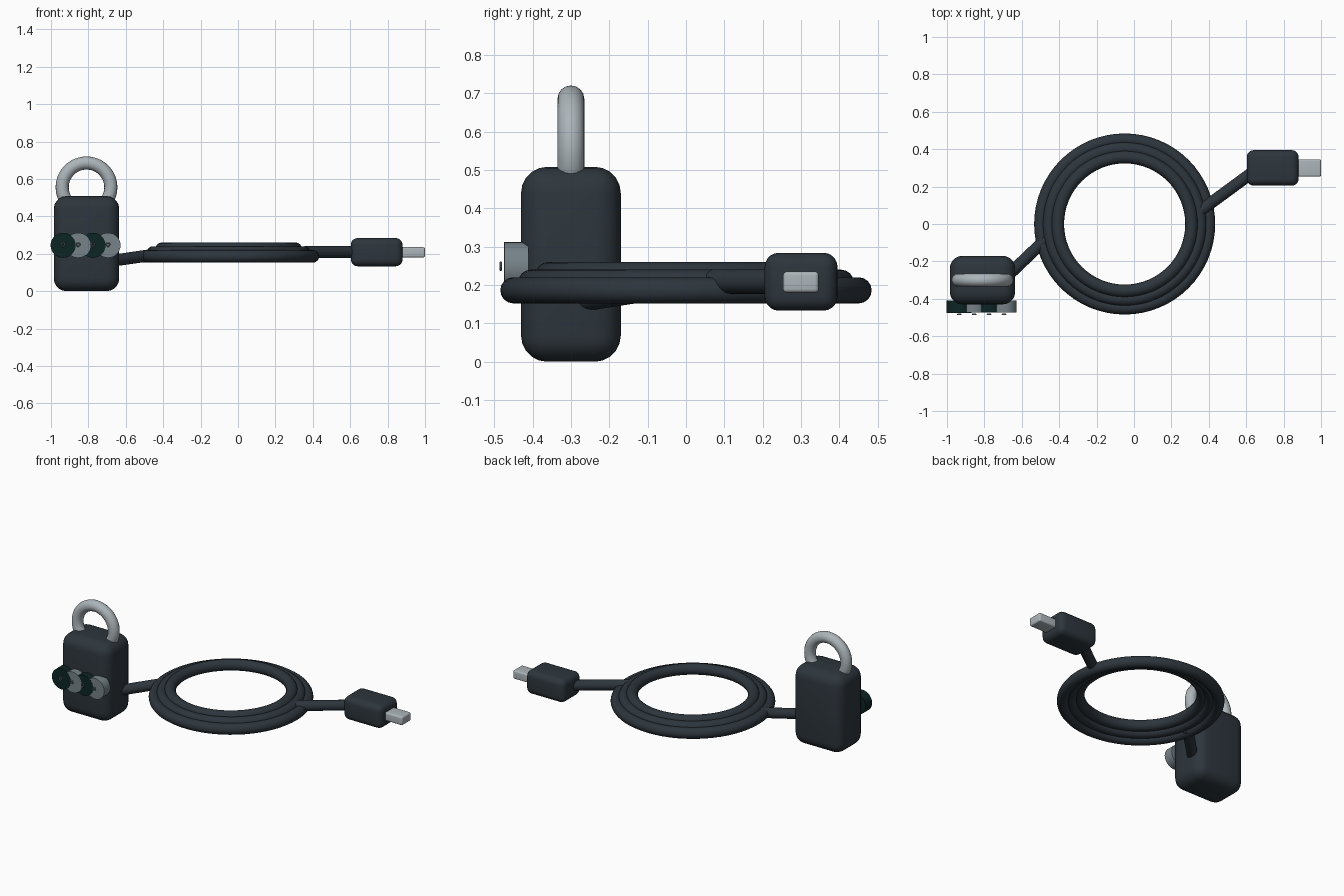
import bpy
from math import pi
from mathutils import Vector

cube = bpy.data.objects.get("Cube")
if cube:
    bpy.data.objects.remove(cube, do_unlink=True)


def material(name, rgb, rough=0.5):
    m = bpy.data.materials.new(name)
    m.use_nodes = True
    m.diffuse_color = (*rgb, 1)
    bsdf = m.node_tree.nodes["Principled BSDF"]
    bsdf.inputs["Base Color"].default_value = (*rgb, 1)
    bsdf.inputs["Roughness"].default_value = rough
    return m


slate = material("dark slate", (0.026, 0.036, 0.046))
steel = material("light steel", (0.41, 0.46, 0.49))
grey = material("dial grey", (0.18, 0.225, 0.25))
dark_green = material("dark green", (0.004, 0.018, 0.018))


def finish(name, mat):
    ob = bpy.context.object
    ob.name = name
    ob.data.materials.append(mat)
    bpy.ops.object.shade_smooth_by_angle()
    return ob


def rounded_box(name, low, high, radius, mat):
    low, high = Vector(low), Vector(high)
    bpy.ops.mesh.primitive_cube_add(size=1, location=(low + high) / 2)
    bpy.context.object.scale = high - low
    bpy.ops.object.transform_apply(location=False, rotation=False)
    bevel = bpy.context.object.modifiers.new("rounding", "BEVEL")
    bevel.width = radius
    bevel.segments = 5
    bpy.ops.object.modifier_apply(modifier=bevel.name)
    return finish(name, mat)


def ring(name, centre, major, minor, mat, upright=False, sides=16):
    bpy.ops.mesh.primitive_torus_add(
        location=centre, rotation=(pi / 2 if upright else 0, 0, 0),
        major_radius=major, minor_radius=minor,
        major_segments=sides * 4, minor_segments=sides)
    return finish(name, mat)


def rod(name, start, end, radius, mat, sides=24):
    start, end = Vector(start), Vector(end)
    axis = end - start
    bpy.ops.mesh.primitive_cylinder_add(
        vertices=sides, radius=radius, depth=axis.length,
        location=(start + end) / 2,
        rotation=axis.to_track_quat("Z", "Y").to_euler())
    return finish(name, mat)


# Padlock: body and shackle
rounded_box("lock_body", (-0.985, -0.43, 0), (-0.635, -0.17, 0.508), 0.068, slate)
ring("shackle", (-0.81, -0.3, 0.555), 0.13, 0.035, steel, upright=True)

# Combination dials with small ring markers in front
for i in range(4):
    x = -0.935 + 0.08 * i
    front = -0.475 + 0.0008 * i
    rod(f"dial_{i + 1}", (x, -0.41, 0.245), (x, front, 0.245), 0.067,
        grey if i % 2 else dark_green, sides=32)
    ring(f"dial_marker_{i + 1}", (x, -0.483, 0.249), 0.009, 0.0035,
         grey, upright=True, sides=8)

# Coiled cable: three stacked loops, narrower towards the top
for i in range(3):
    ring(f"cable_loop_{i + 1}", (-0.05, 0, 0.186 + 0.02 * i),
         0.45 - 0.046 * i, 0.034, slate)

# Straight cable ends
rod("lock_cable", (-0.69, -0.29, 0.16), (-0.47, -0.08, 0.192), 0.032, slate)
rod("plug_cable", (0.36, 0.075, 0.209), (0.66, 0.295, 0.209), 0.032, slate)

# Plug: housing and metal tip
rounded_box("plug_housing", (0.603, 0.205, 0.133), (0.88, 0.395, 0.284), 0.037, slate)
rounded_box("plug_tip", (0.85, 0.253, 0.18), (1.0, 0.346, 0.235), 0.01, steel)
